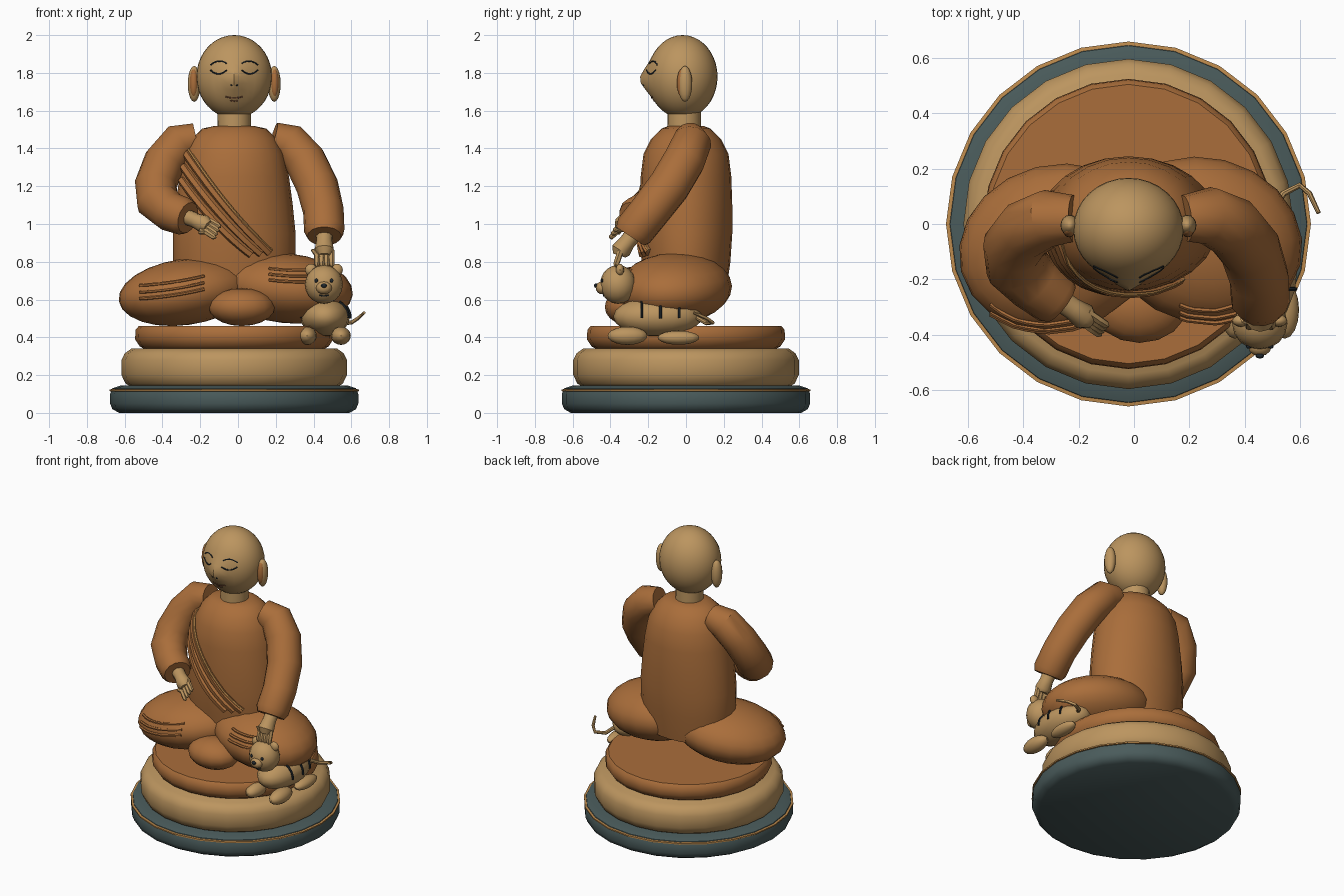
import bpy, bmesh, math
from mathutils import Vector, Euler

if "Cube" in bpy.data.objects:
    bpy.data.objects.remove(bpy.data.objects["Cube"])

CX = -0.02  # axis of the plinth, body and head


def material(name, rgb):
    m = bpy.data.materials.new(name)
    m.diffuse_color = (*rgb, 1)
    m.use_nodes = True
    m.node_tree.nodes["Principled BSDF"].inputs["Base Color"].default_value = m.diffuse_color
    return m


ROBE = material("robe brown", (0.40, 0.155, 0.043))
TAN = material("warm tan", (0.50, 0.30, 0.115))
TRIM = material("gold trim", (0.52, 0.26, 0.075))
SLATE = material("slate", (0.068, 0.105, 0.105))
INK = material("ink", (0.015, 0.022, 0.028))
LIP = material("lip", (0.16, 0.06, 0.03))


def finish(name, bm, mat):
    bmesh.ops.recalc_face_normals(bm, faces=bm.faces)
    me = bpy.data.meshes.new(name)
    bm.to_mesh(me)
    bm.free()
    me.materials.append(mat)
    ob = bpy.data.objects.new(name, me)
    bpy.context.collection.objects.link(ob)
    return ob


def skin(name, rings, mat):
    """Join equal rings of points into a capped body."""
    bm = bmesh.new()
    vs = [[bm.verts.new(p) for p in r] for r in rings]
    n = len(vs[0])
    for a, b in zip(vs, vs[1:]):
        for i in range(n):
            bm.faces.new((a[i], a[(i + 1) % n], b[(i + 1) % n], b[i]))
    bm.faces.new(vs[0])
    bm.faces.new(vs[-1])
    return finish(name, bm, mat)


def stack(name, profile, mat, cx=CX, cy=0, n=24):
    """Elliptical rings from (half x, half y, z)."""
    return skin(name, [[(cx + a * math.cos(2 * math.pi * i / n), cy + b * math.sin(2 * math.pi * i / n), z)
                        for i in range(n)] for a, b, z in profile], mat)


def tube(name, path, radii, mat, n=8):
    """Round tube along a path, one radius or one per point."""
    pts = [Vector(p) for p in path]
    if not isinstance(radii, (list, tuple)):
        radii = [radii] * len(pts)
    rings, d0, side = [], None, None
    for i, p in enumerate(pts):
        d = (pts[min(i + 1, len(pts) - 1)] - pts[max(i - 1, 0)]).normalized()
        side = d.orthogonal().normalized() if d0 is None else d0.rotation_difference(d) @ side
        up, d0 = d.cross(side), d
        rings.append([p + radii[i] * (side * math.cos(t) + up * math.sin(t))
                      for t in (2 * math.pi * k / n for k in range(n))])
    return skin(name, rings, mat)


def ball(name, loc, size, mat, rot=(0, 0, 0), u=16, v=10):
    bm = bmesh.new()
    bmesh.ops.create_uvsphere(bm, u_segments=u, v_segments=v, radius=1)
    r = Euler([math.radians(a) for a in rot])
    for w in bm.verts:
        q = Vector([c * s for c, s in zip(w.co, size)])
        q.rotate(r)
        w.co = q + Vector(loc)
    return finish(name, bm, mat)


def drape(ob, x, z, lift=0.0):
    """Point on the front surface of an object."""
    hit, p, _, _ = ob.ray_cast((x, -2, z), (0, 1, 0))
    return (x, p.y - lift, z) if hit else None


def line_on(name, ob, pts, r, mat, lift=0.0):
    path = [p for p in (drape(ob, x, z, lift) for x, z in pts) if p]
    if len(path) > 1:
        return tube(name, path, r, mat, 6)


def lerp_pts(a, b, bow=0.0, n=9):
    """Points from a to b in x and z, bowed downwards."""
    return [(a[0] + (b[0] - a[0]) * t, a[1] + (b[1] - a[1]) * t - bow * 4 * t * (1 - t))
            for t in (i / (n - 1) for i in range(n))]


# Plinth: slate foot, gold line, tan tier and seat cushion
def disc(name, prof, mat):
    return stack(name, [(r, r, z) for r, z in prof], mat)


disc("plinth_foot", [(.61, 0), (.645, .02), (.657, .05), (.657, .10), (.645, .13), (.60, .145)], SLATE)
disc("plinth_gold_line", [(.64, .112), (.660, .115), (.660, .124), (.64, .127)], TRIM)
disc("plinth_tier", [(.55, .14), (.575, .155), (.597, .20), (.597, .28), (.58, .315), (.545, .34)], TAN)
disc("seat_cushion", [(.47, .335), (.50, .352), (.525, .39), (.522, .44), (.505, .46)], ROBE)

# Torso
torso = stack("torso", [(.30, .21, .62), (.325, .235, .80), (.325, .245, .95), (.31, .245, 1.1), (.29, .24, 1.25),
                        (.265, .225, 1.37), (.225, .185, 1.45), (.17, .13, 1.505), (.10, .09, 1.52)], ROBE)

# Folded legs and the crossed foot under the cloth
leg_l = ball("left_leg", (-.28, -.085, .64), (.36, .30, .175), ROBE, (0, -8, 14), 20, 12)
leg_r = ball("right_leg", (.255, -.06, .66), (.36, .30, .185), ROBE, (0, 6, -14), 20, 12)
ball("covered_feet", (.02, -.29, .56), (.175, .14, .10), ROBE)
for i in range(3):
    line_on("left_leg_fold", leg_l, lerp_pts((-.52, .675 - .035 * i), (-.18, .725 - .035 * i), .008), .009, ROBE, .004)
    line_on("right_leg_fold", leg_r, lerp_pts((.165, .765 - .03 * i), (.37, .755 - .03 * i), .004), .009, ROBE, .004)

# Sash: gold edge and three folds
line_on("sash_gold_edge", torso, lerp_pts((-.265, 1.40), (.18, .86), .035, 16), .008, TRIM, .012)
for i, (a, b) in enumerate([((-.275, 1.375), (.165, .85)), ((-.285, 1.30), (.12, .845)), ((-.295, 1.23), (.07, .84))]):
    line_on("sash_fold", torso, lerp_pts(a, b, .03, 16), .025, ROBE)

# Sleeves
tube("left_sleeve", [(-.22, .02, 1.45), (-.31, .02, 1.43), (-.39, -.02, 1.33), (-.435, -.08, 1.21), (-.425, -.15, 1.12),
                     (-.36, -.215, 1.065), (-.285, -.27, 1.04), (-.265, -.285, 1.033)],
     [.085, .105, .11, .112, .115, .105, .10, .085], ROBE, 14)
tube("right_sleeve", [(.185, .02, 1.455), (.27, .03, 1.43), (.355, -.01, 1.335), (.42, -.09, 1.2), (.452, -.19, 1.07),
                      (.457, -.275, .965), (.457, -.295, .935)],
     [.085, .105, .112, .112, .108, .107, .09], ROBE, 14)


# Hands: wrist, palm and fingers
def hand(name, wrist, palm, tip, across, r):
    w, p, t, s = Vector(wrist), Vector(palm), Vector(tip), Vector(across).normalized()
    tube(name + "_wrist", [w, w.lerp(p, .6), p, p.lerp(t, .35)], [r, r * .95, r * 1.15, r * .75], TAN, 10)
    for i in range(4):
        o = s * (i - 1.5) * r * .55
        tube(name + "_finger", [p + o, p.lerp(t, .6) + o, t + o * 1.05, t + (t - p) * .15 + o],
             [r * .36, r * .38, r * .34, r * .12], TAN, 6)
    th = p - s * r * 1.2
    tube(name + "_thumb", [p - s * r * .5, th, th.lerp(t, .5), th.lerp(t, .65)],
         [r * .4, r * .4, r * .34, r * .12], TAN, 6)


hand("left_hand", (-.29, -.26, 1.045), (-.18, -.335, 1.0), (-.115, -.38, .96), (.35, .45, .8), .042)
hand("right_hand", (.457, -.26, .97), (.457, -.345, .86), (.457, -.37, .785), (1, 0, 0), .046)

# Neck and head, with a broad pointed nose drawn out of the face
stack("neck", [(.09, .09, 1.46), (.088, .088, 1.62)], TAN, cy=-.01, n=20)
head = ball("head", (CX, -.018, 1.78), (.2, .185, .22), TAN, (0, 0, 0), 32, 20)
for v in head.data.vertices:
    if v.co.y < -.02:
        d = ((v.co.x - CX) / .05) ** 2 + ((v.co.z - 1.765) / .065) ** 2
        v.co.y -= .042 * math.exp(-d)
head.data.update()
bpy.context.view_layer.update()

for s in (-1, 1):
    # Ear with inner hollow
    ball("ear", (CX + s * .212, -.005, 1.742), (.034, .038, .095), TAN)
    ball("inner_ear", (CX + s * .214, -.022, 1.746), (.023, .026, .075), ROBE)
    # Closed eye, brow and nostril
    line_on("brow", head, lerp_pts((CX + s * .04, 1.85), (CX + s * .125, 1.842), -.016), .0045, INK)
    line_on("closed_eye", head, lerp_pts((CX + s * .04, 1.815), (CX + s * .125, 1.815), .02), .0045, INK)
    ball("nostril", drape(head, CX + s * .015, 1.735), (.006, .005, .005), INK, u=8, v=6)
line_on("mouth", head, lerp_pts((CX - .045, 1.675), (CX + .045, 1.675), .008), .004, LIP)
line_on("lower_lip", head, lerp_pts((CX - .02, 1.655), (CX + .02, 1.655), .004), .004, LIP)

# Small striped animal under the right hand
BX, BY, BZ = .46, -.15, .51
ball("animal_body", (BX, BY, BZ), (.132, .235, .105), TAN)
pet = ball("animal_head", (.455, -.36, .68), (.1, .095, .103), TAN)
bpy.context.view_layer.update()
for s in (-1, 1):
    ball("animal_ear", (.455 + s * .068, -.35, .757), (.032, .022, .032), TAN, u=12, v=8)
    ball("animal_eye", drape(pet, .455 + s * .04, .70), (.01, .008, .011), INK, u=8, v=6)
    ball("animal_front_paw", (.455 + s * .09, -.31, .408), (.052, .105, .048), TAN)
    ball("animal_back_paw", (.455 + s * .09, -.04, .398), (.045, .11, .037), TAN)
ball("animal_muzzle", (.455, -.445, .662), (.042, .033, .034), TAN, u=12, v=8)
ball("animal_nose", (.455, -.477, .674), (.016, .01, .012), INK, u=8, v=6)
line_on("animal_mouth", pet, lerp_pts((.43, .625), (.48, .625), .006), .004, INK)
for y in (-.235, -.135, -.035):
    k = math.sqrt(1 - ((y - BY) / .235) ** 2)
    for s in (-1, 1):
        arc = [(BX + s * .134 * k * math.cos(a), y, BZ + .107 * k * math.sin(a))
               for a in (math.radians(-5 + 11 * i) for i in range(7))]
        tube("animal_stripe", arc, .007, INK, 6)
tube("animal_tail", [(.49, .03, .52), (.54, .11, .475), (.60, .14, .478), (.635, .11, .50), (.668, .04, .53)],
     [.013, .012, .011, .01, .008], TAN)

# Smooth shading with sharp edges kept
bpy.ops.object.select_all(action='SELECT')
bpy.context.view_layer.objects.active = torso
bpy.ops.object.shade_smooth_by_angle(angle=math.radians(40))
